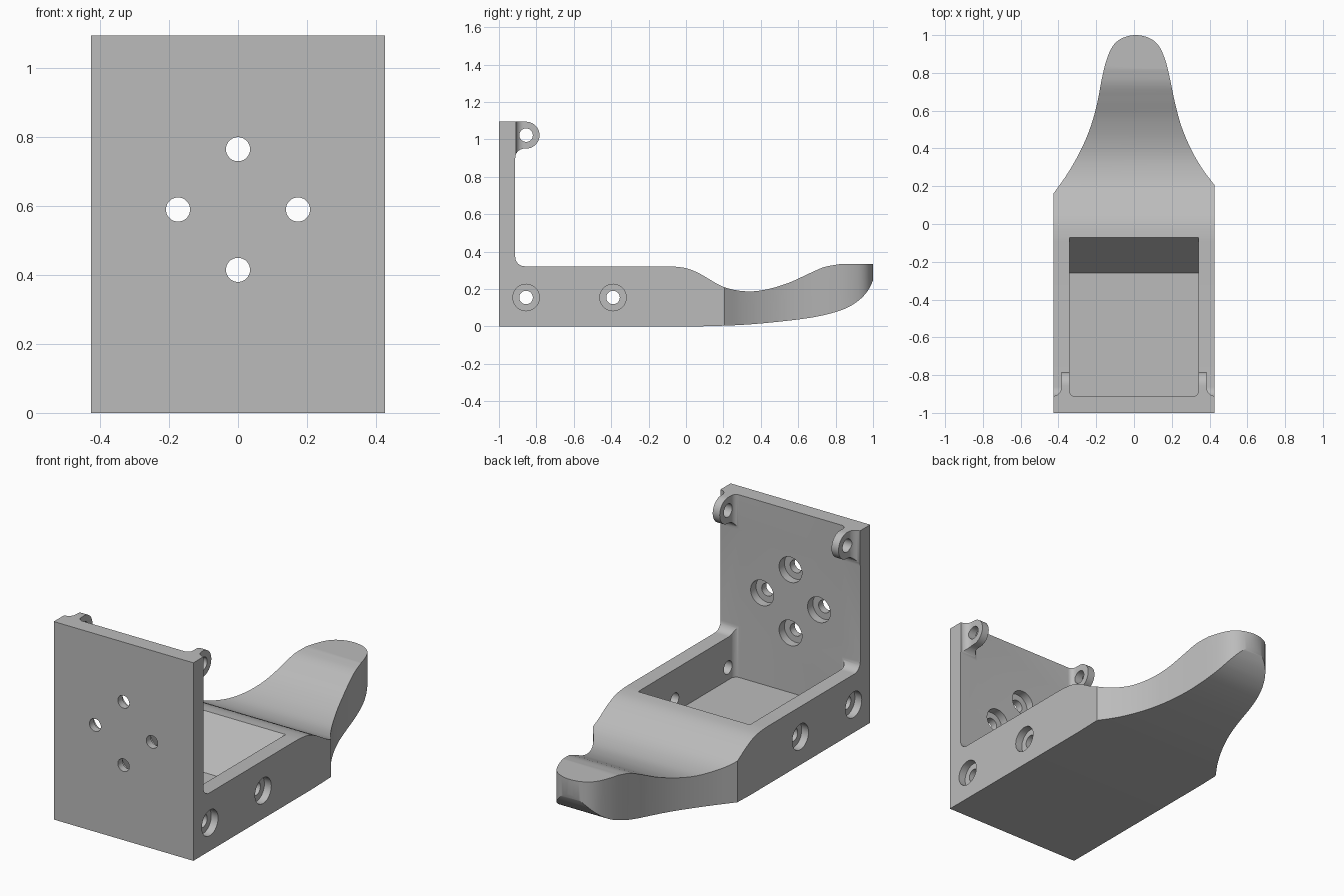
import bpy, bmesh, math
from mathutils import Vector

if "Cube" in bpy.data.objects:
    bpy.data.objects.remove(bpy.data.objects["Cube"], do_unlink=True)

grey = bpy.data.materials.new("plain grey")
grey.use_nodes = True
colour = (0.5, 0.5, 0.5, 1)
grey.diffuse_color = colour
grey.node_tree.nodes["Principled BSDF"].inputs["Base Color"].default_value = colour

WIDTH, INNER, HEIGHT = 0.427, 0.342, 1.095
RIM, FLOOR, PANEL = 0.322, 0.085, -0.913


def arc(cx, cy, r, start, end, n=10):
    """Points on an arc, angles in degrees."""
    angles = [math.radians(start + (end - start) * i / n) for i in range(n + 1)]
    return [(cx + r * math.cos(a), cy + r * math.sin(a)) for a in angles]


def spline(points, n=6):
    """Smooth curve through the points."""
    p = [Vector(q) for q in points]
    p = [2 * p[0] - p[1]] + p + [2 * p[-1] - p[-2]]
    out = []
    for a, b, c, d in zip(p, p[1:], p[2:], p[3:]):
        for i in range(n):
            t = i / n
            out.append(0.5 * (2 * b + (c - a) * t + (2 * a - 5 * b + 4 * c - d) * t ** 2
                              + (3 * b - a - 3 * c + d) * t ** 3))
    return [tuple(v) for v in out + [p[-2]]]


def prism(name, outline, axis, low, high):
    """Extrude a closed outline along an axis."""
    place = {"x": lambda u, v, w: (w, u, v),
             "y": lambda u, v, w: (u, w, v),
             "z": lambda u, v, w: (u, v, w)}[axis]
    bm = bmesh.new()
    base = bm.faces.new([bm.verts.new(place(u, v, low)) for u, v in outline])
    new = bmesh.ops.extrude_face_region(bm, geom=[base])["geom"]
    verts = [g for g in new if isinstance(g, bmesh.types.BMVert)]
    bmesh.ops.translate(bm, verts=verts, vec=Vector(place(0, 0, high - low)))
    bmesh.ops.recalc_face_normals(bm, faces=bm.faces)
    mesh = bpy.data.meshes.new(name)
    bm.to_mesh(mesh)
    bm.free()
    mesh.materials.append(grey)
    obj = bpy.data.objects.new(name, mesh)
    bpy.context.collection.objects.link(obj)
    return obj


def combine(obj, other, operation):
    """Apply a boolean and discard the second object."""
    mod = obj.modifiers.new("combine", "BOOLEAN")
    mod.object, mod.operation, mod.solver = other, operation, "EXACT"
    deps = bpy.context.evaluated_depsgraph_get()
    mesh = bpy.data.meshes.new_from_object(obj.evaluated_get(deps))
    obj.modifiers.clear()
    obj.data = mesh
    bpy.data.objects.remove(other, do_unlink=True)


def drill(obj, centre, radius, axis, low, high):
    hole = prism("hole_cutter", arc(*centre, radius, 0, 350, 35), axis, low, high)
    hole.hide_render = True
    combine(obj, hole, "DIFFERENCE")


# Bracket: L-shaped side profile with a dipped, upturned tail
tail_top = spline([(-0.13, RIM), (-0.06, 0.32), (0.01, 0.309), (0.08, 0.279),
                   (0.2, 0.212), (0.32, 0.188), (0.43, 0.198), (0.55, 0.234),
                   (0.66, 0.284), (0.74, 0.318), (0.82, 0.333)])
tail_under = spline([(1.01, 0.29), (0.995, 0.235), (0.96, 0.175), (0.9, 0.122),
                     (0.82, 0.084), (0.69, 0.051), (0.5, 0.026), (0.29, 0.008),
                     (0.05, 0)])
side = ([(-1, 0), (-1, HEIGHT), (PANEL, HEIGHT)]
        + arc(PANEL + 0.05, RIM + 0.05, 0.05, 180, 270)
        + tail_top + [(1.05, 0.333), (1.05, 0.31)] + tail_under)
bracket = prism("bracket", side, "x", -0.6, 0.6)

# Plan outline: straight sides narrowing to a rounded tongue
tongue = spline([(WIDTH, 0.205), (0.36, 0.295), (0.3, 0.4), (0.25, 0.52),
                 (0.215, 0.65), (0.19, 0.77), (0.165, 0.87), (0.13, 0.945),
                 (0.08, 0.985), (0.01, 1), (-0.06, 0.985), (-0.11, 0.945),
                 (-0.145, 0.87), (-0.17, 0.77), (-0.197, 0.63), (-0.235, 0.5),
                 (-0.285, 0.385), (-0.35, 0.27), (-WIDTH, 0.16)])
plan = [(-WIDTH, -1.2), (WIDTH, -1.2)] + tongue
combine(bracket, prism("plan_cutter", plan, "z", -0.5, 1.5), "INTERSECT")

# Mounting ears on the upper rear corners, blended into the panel
ear_side = ([(-0.96, HEIGHT)] + arc(-0.855, HEIGHT - 0.072, 0.072, 90, -90, 20)
            + arc(-0.863, 0.901, 0.05, 90, 180) + [(-0.96, 0.9)])
ear_plan = ([(INNER, -0.7)] + arc(INNER - 0.03, PANEL + 0.03, 0.03, 0, -90)
            + [(0.31, -0.96), (WIDTH, -0.96)]
            + arc(WIDTH, PANEL + 0.045, 0.042, 270, 180) + [(WIDTH - 0.042, -0.7)])
for sign in (1, -1):
    ear = prism("ear", ear_side, "x", -0.6, 0.6)
    outline = [(sign * x, y) for x, y in ear_plan]
    combine(ear, prism("ear_cutter", outline, "z", 0.7, 1.3), "INTERSECT")
    combine(bracket, ear, "UNION")
drill(bracket, (-0.855, HEIGHT - 0.072), 0.036, "x", -0.6, 0.6)

# Tray pocket with a ramp at the tail end
ramp = (0.16, RIM + (RIM - FLOOR) * 0.23 / 0.19)
pocket = prism("pocket_cutter", [(PANEL, FLOOR), (-0.26, FLOOR), ramp, (PANEL, ramp[1])],
               "x", -0.6, 0.6)
pocket.hide_render = True
corners = (arc(0.03 - INNER, PANEL + 0.03, 0.03, 180, 270, 6)
           + arc(INNER - 0.03, PANEL + 0.03, 0.03, 270, 360, 6)
           + [(INNER, 0.3), (-INNER, 0.3)])
combine(pocket, prism("pocket_plan", corners, "z", 0, 0.9), "INTERSECT")
combine(bracket, pocket, "DIFFERENCE")

# Counterbored holes through the panel
for x, z in ((0, 0.765), (0, 0.415), (0.174, 0.59), (-0.174, 0.59)):
    drill(bracket, (x, z), 0.035, "y", -1.1, -0.85)
    drill(bracket, (x, z), 0.07, "y", -0.96, -0.85)

# Counterbored holes through both tray walls
for y in (-0.855, -0.39):
    drill(bracket, (y, 0.155), 0.036, "x", -0.6, 0.6)
    for low, high in ((0.385, 0.6), (-0.6, -0.385)):
        drill(bracket, (y, 0.155), 0.071, "x", low, high)

bpy.ops.object.select_all(action="DESELECT")
bracket.select_set(True)
bpy.context.view_layer.objects.active = bracket
bpy.ops.object.shade_smooth_by_angle(angle=math.radians(30))
